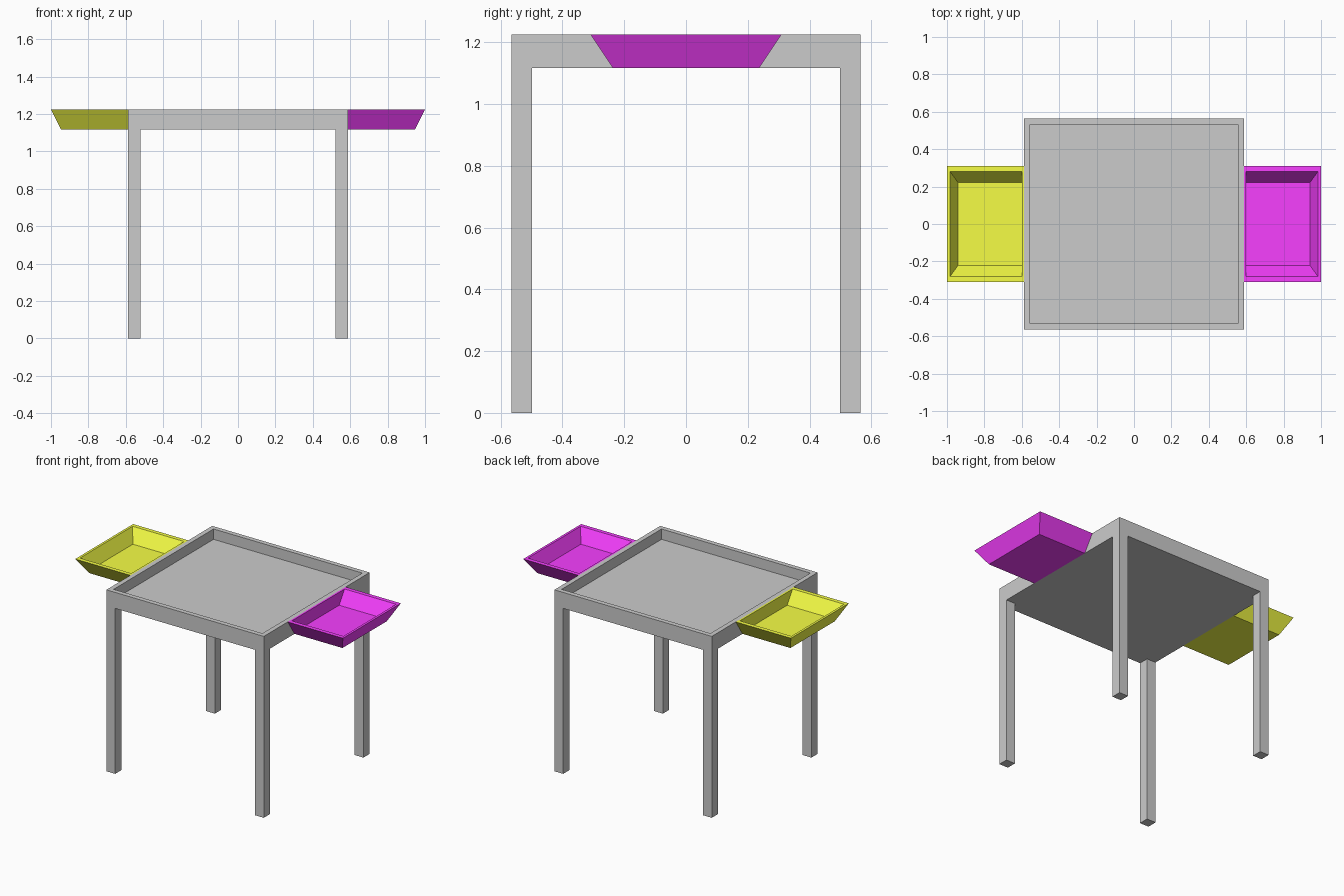
import bpy
import bmesh

if "Cube" in bpy.data.objects:
    bpy.data.objects.remove(bpy.data.objects["Cube"])

TOP, UNDER = 1.225, 1.117


def make_tray(name, rings, color=None, flip=1):
    """Open tray skinned through rectangular rings (x0, x1, half_y, z)."""
    bm = bmesh.new()
    loops = []
    for x0, x1, hy, z in rings:
        corners = ((x0, -hy), (x1, -hy), (x1, hy), (x0, hy))
        loops.append([bm.verts.new((flip * x, y, z)) for x, y in corners])
    bm.faces.new(loops[0])
    bm.faces.new(loops[-1])
    for a, b in zip(loops, loops[1:]):
        for i in range(4):
            j = (i + 1) % 4
            bm.faces.new((a[i], a[j], b[j], b[i]))
    bmesh.ops.recalc_face_normals(bm, faces=bm.faces)
    mesh = bpy.data.meshes.new(name)
    bm.to_mesh(mesh)
    bm.free()
    obj = bpy.data.objects.new(name, mesh)
    bpy.context.collection.objects.link(obj)
    if color:
        mat = bpy.data.materials.new(name + "_color")
        mat.diffuse_color = color
        mat.use_nodes = True
        mat.node_tree.nodes["Principled BSDF"].inputs["Base Color"].default_value = mat.diffuse_color
        mesh.materials.append(mat)
    return obj


# Table top with a shallow recess
HX, HY = 0.588, 0.565
make_tray("table_top", [
    (-HX, HX, HY, UNDER), (-HX, HX, HY, TOP),
    (-0.556, 0.556, 0.533, TOP), (-0.556, 0.556, 0.533, 1.155)])

# Four square legs flush with the corners
LEG = 0.066
for sx, side in ((-1, "left"), (1, "right")):
    for sy, end in ((-1, "front"), (1, "back")):
        bpy.ops.mesh.primitive_cube_add(
            size=1, location=(sx * (HX - LEG / 2), sy * (HY - LEG / 2), UNDER / 2))
        leg = bpy.context.object
        leg.name = f"{end}_{side}_leg"
        leg.scale = (LEG, LEG, UNDER)

# Flared side trays, mirrored left and right
tray_rings = [
    (HX, 0.946, 0.237, UNDER), (HX, 1.0, 0.309, TOP),
    (0.6, 0.984, 0.281, TOP), (0.6, 0.941, 0.222, 1.138)]
make_tray("right_tray", tray_rings, (0.93, 0.05, 1.0, 1), 1)
make_tray("left_tray", tray_rings, (0.92, 0.99, 0.06, 1), -1)
